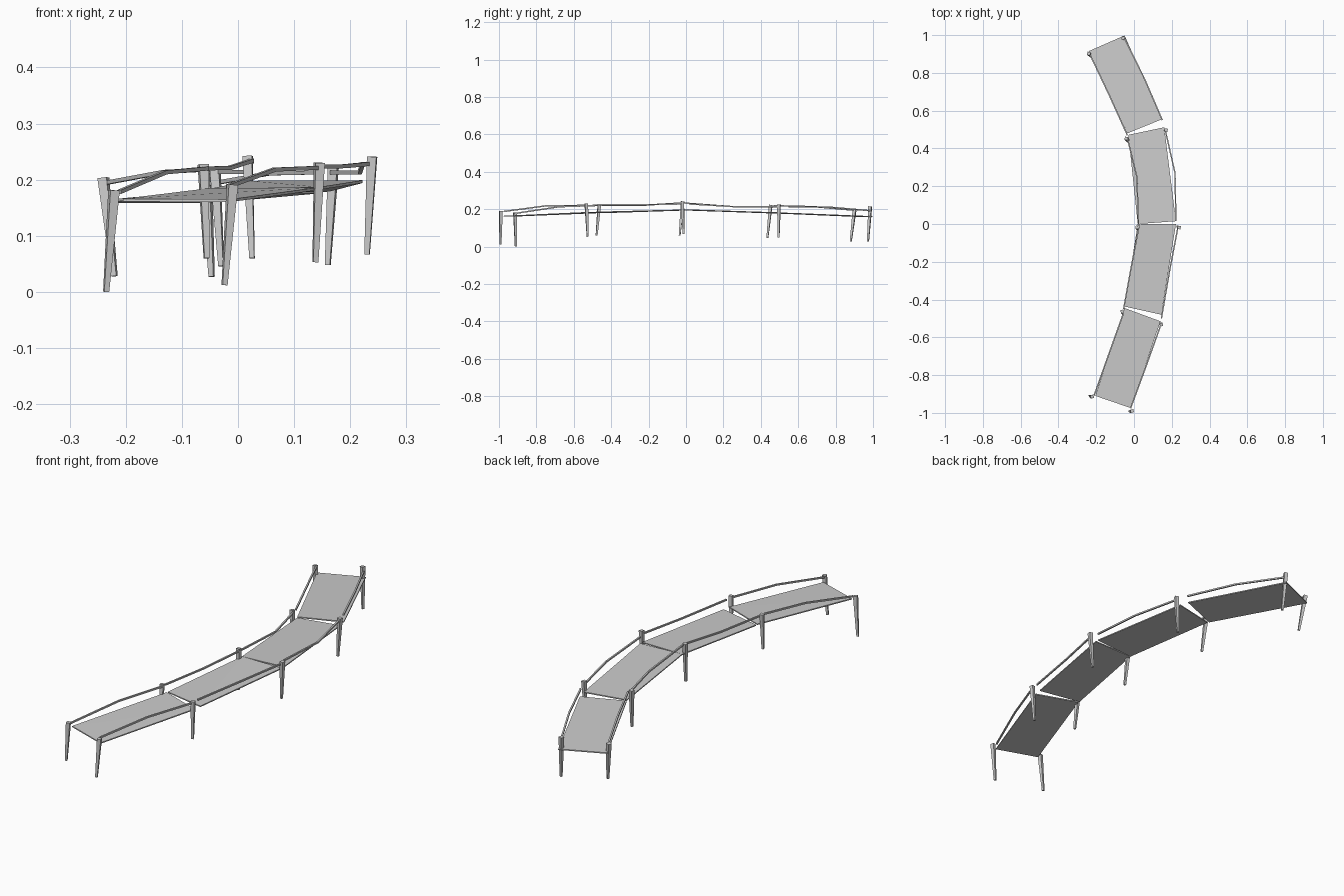
import bpy, bmesh, math
from mathutils import Vector

if "Cube" in bpy.data.objects:
    bpy.data.objects.remove(bpy.data.objects["Cube"])


def finish(name, bm):
    bmesh.ops.recalc_face_normals(bm, faces=bm.faces)
    mesh = bpy.data.meshes.new(name)
    bm.to_mesh(mesh)
    bm.free()
    ob = bpy.data.objects.new(name, mesh)
    bpy.context.collection.objects.link(ob)
    return ob


def bar(name, points, widths, turn=0.0):
    """Square bar swept through points, with a width at each point."""
    pts = [Vector(p) for p in points]
    bm = bmesh.new()
    rings = []
    for i, p in enumerate(pts):
        d = (pts[min(i + 1, len(pts) - 1)] - pts[max(i - 1, 0)]).normalized()
        ref = Vector((0, 0, 1)) if abs(d.z) < 0.8 else Vector((math.sin(turn), math.cos(turn), 0))
        side = d.cross(ref).normalized()
        up = side.cross(d)
        h = widths[i] / 2
        rings.append([bm.verts.new(p + side * a * h + up * b * h)
                      for a, b in ((-1, -1), (1, -1), (1, 1), (-1, 1))])
    for r, s in zip(rings, rings[1:]):
        for k in range(4):
            bm.faces.new((r[k], r[(k + 1) % 4], s[(k + 1) % 4], s[k]))
    bm.faces.new(rings[0])
    bm.faces.new(rings[-1])
    return finish(name, bm)


def panel(name, corners, thick=0.005):
    """Thin, slightly warped deck plate."""
    bm = bmesh.new()
    top = [bm.verts.new(c) for c in corners]
    low = [bm.verts.new((x, y, z - thick)) for x, y, z in corners]
    bm.faces.new(top)
    bm.faces.new(low[::-1])
    for i in range(4):
        j = (i + 1) % 4
        bm.faces.new((top[i], low[i], low[j], top[j]))
    bmesh.ops.triangulate(bm, faces=[f for f in bm.faces if len(f.verts) == 4])
    return finish(name, bm)


# Leaning, tapered posts: (top, bottom) pairs from front to back
posts = {
    "left": [((-.221, -.914, .181), (-.235, -.91, 0)),
             ((-.062, -.463, .227), (-.056, -.478, .06)),
             ((.017, -.018, .242), (.025, -.034, .06)),
             ((-.041, .453, .223), (-.030, .435, .046)),
             ((-.240, .902, .203), (-.220, .881, .028))],
    "right": [((-.010, -.990, .191), (-.024, -.992, .012)),
              ((.145, -.533, .230), (.138, -.526, .053)),
              ((.239, -.019, .241), (.230, -.013, .067)),
              ((.170, .497, .225), (.160, .495, .048)),
              ((-.057, .985, .215), (-.047, .973, .027))],
}
turns = (-.25, -.2, .1, .2, .3)
for side, items in posts.items():
    for i, (top, bottom) in enumerate(items):
        bar(f"{side}_post_{i + 1}", (bottom, top), (.009, .017), turns[i])

# Deck plates from front to back
decks = [
    ((-.205, -.91, .166), (-.015, -.975, .165), (.14, -.515, .186), (-.05, -.445, .185)),
    ((-.05, -.437, .184), (.145, -.48, .187), (.222, 0, .199), (.02, 0, .198)),
    ((.02, 0, .198), (.222, .015, .199), (.16, .512, .183), (-.03, .472, .182)),
    ((-.035, .48, .182), (.15, .555, .181), (-.05, .998, .163), (-.24, .915, .164)),
]
for i, corners in enumerate(decks):
    panel(f"deck_panel_{i + 1}", corners)

# Bowed handrails, one per bay and side
rails = {
    "left": [((-.212, -.91, .178), (-.13, -.68, .213), (-.055, -.47, .220)),
             ((-.055, -.45, .220), (-.015, -.23, .221), (.025, -.02, .234)),
             ((.025, -.02, .234), (.015, .25, .214), (-.035, .455, .214)),
             ((-.035, .47, .219), (-.13, .68, .214), (-.232, .895, .195))],
    "right": [((-.018, -.975, .188), (.065, -.75, .218), (.140, -.54, .221)),
              ((.145, -.50, .223), (.190, -.24, .224), (.232, -.02, .228)),
              ((.222, .015, .228), (.217, .27, .213), (.165, .50, .213)),
              ((.150, .55, .213), (.055, .77, .211), (-.052, .985, .192))],
}
for side, items in rails.items():
    for i, pts in enumerate(items):
        bar(f"{side}_handrail_{i + 1}", pts, (.007,) * 3)
